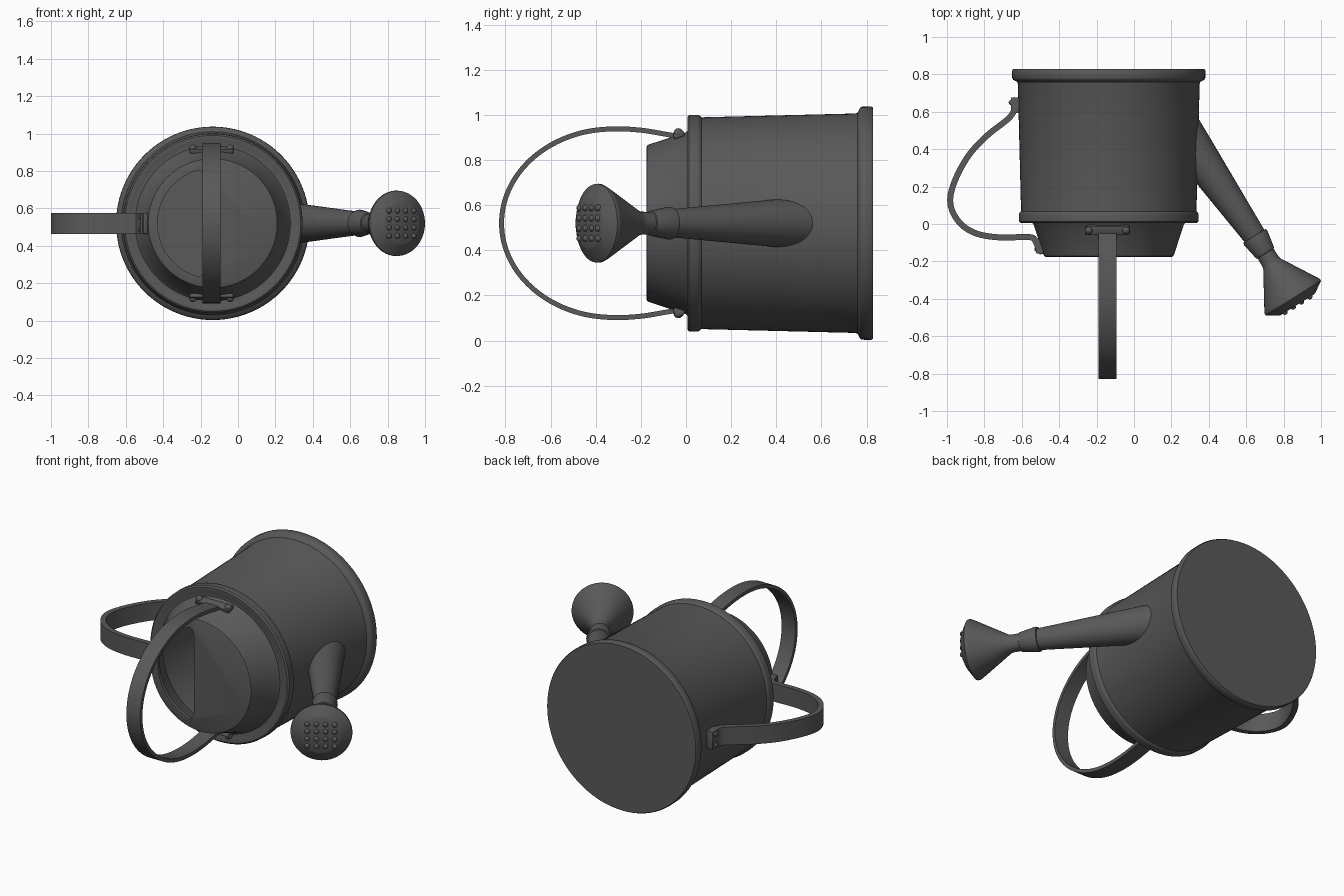
import bpy, bmesh, math
from mathutils import Vector, Matrix

if "Cube" in bpy.data.objects:
    bpy.data.objects.remove(bpy.data.objects["Cube"])

CX, CZ = -0.135, 0.52          # axis of the can body
grey = bpy.data.materials.new("dark_grey")
grey.diffuse_color = (0.1, 0.1, 0.1, 1)
grey.use_nodes = True
grey.node_tree.nodes["Principled BSDF"].inputs["Base Color"].default_value = grey.diffuse_color
parts = []


def finish(bm, name):
    bmesh.ops.recalc_face_normals(bm, faces=bm.faces)
    me = bpy.data.meshes.new(name)
    bm.to_mesh(me)
    bm.free()
    me.materials.append(grey)
    ob = bpy.data.objects.new(name, me)
    bpy.context.collection.objects.link(ob)
    parts.append(ob)
    return ob


def lathe(name, origin, axis, profile, n=72):
    """Closed solid of revolution; profile is (distance along axis, radius)."""
    bm = bmesh.new()
    rot = Vector(axis).to_track_quat('Z', 'Y')
    rings = []
    for t, r in profile:
        rings.append([bm.verts.new(Vector(origin) + rot @ Vector(
            (r * math.cos(2 * math.pi * i / n), r * math.sin(2 * math.pi * i / n), t)))
            for i in range(n)])
    for a, b in zip(rings, rings[1:]):
        for i in range(n):
            j = (i + 1) % n
            bm.faces.new((a[i], a[j], b[j], b[i]))
    bm.faces.new(rings[0])
    bm.faces.new(rings[-1])
    return finish(bm, name)


def smooth_path(pts, steps=6):
    p = [Vector(q) for q in pts]
    p = [2 * p[0] - p[1]] + p + [2 * p[-1] - p[-2]]
    out = []
    for i in range(1, len(p) - 2):
        a, b, c, d = p[i - 1:i + 3]
        for k in range(steps):
            t = k / steps
            out.append(0.5 * (2 * b + (c - a) * t + (2 * a - 5 * b + 4 * c - d) * t * t
                              + (3 * b - a - 3 * c + d) * t ** 3))
    return out + [p[-2]]


def strap(name, pts, thick, width, place):
    """Flat band along a 2D path; place maps (u, v, across) to 3D."""
    bm = bmesh.new()
    path = smooth_path(pts)
    rings = []
    for i, p in enumerate(path):
        d = (path[min(i + 1, len(path) - 1)] - path[max(i - 1, 0)]).normalized()
        nrm = Vector((-d.y, d.x)) * thick / 2
        rings.append([bm.verts.new(place(*(p + nrm * s), w * width / 2))
                      for s, w in ((1, 1), (1, -1), (-1, -1), (-1, 1))])
    for a, b in zip(rings, rings[1:]):
        for i in range(4):
            j = (i + 1) % 4
            bm.faces.new((a[i], a[j], b[j], b[i]))
    bm.faces.new(rings[0])
    bm.faces.new(rings[-1])
    return finish(bm, name)


def box(name, loc, size, rot_x=0.0, rot_z=0.0):
    bm = bmesh.new()
    bmesh.ops.create_cube(bm, size=1, matrix=Matrix.Translation(loc)
                          @ Matrix.Rotation(rot_z, 4, 'Z') @ Matrix.Rotation(rot_x, 4, 'X')
                          @ Matrix.Diagonal((*size, 1)))
    bmesh.ops.bevel(bm, geom=bm.edges[:], offset=0.006, segments=2, affect='EDGES', profile=0.5)
    return finish(bm, name)


def ball(name, loc, r):
    bm = bmesh.new()
    bmesh.ops.create_uvsphere(bm, u_segments=16, v_segments=8, radius=r,
                              matrix=Matrix.Translation(loc))
    return finish(bm, name)


# can body, lying with its mouth towards -y
body = lathe("can_body", (CX, 0, CZ), (0, 1, 0), [
    (-0.176, 0.335), (-0.172, 0.345), (-0.16, 0.35), (0.0, 0.403), (0.012, 0.415), (0.012, 0.435),
    (0.006, 0.45), (0.006, 0.47), (0.014, 0.479), (0.05, 0.48), (0.06, 0.477), (0.068, 0.469),
    (0.75, 0.486), (0.76, 0.49), (0.772, 0.512), (0.78, 0.516), (0.82, 0.517), (0.828, 0.512)], 96)

# hollow inside and the half-moon filling hole
cavity = lathe("cavity_cutter", (CX, 0, CZ), (0, 1, 0),
               [(-0.155, 0.325), (0.0, 0.382), (0.03, 0.45), (0.8, 0.468)], 96)
half = [(-0.045, 0.24), (-0.05, 0.262), (-0.06, 0.277)]
outline = half + [(0.295 * math.cos(math.radians(a)), 0.295 * math.sin(math.radians(a)))
                  for a in range(105, 256, 5)] + [(x, -z) for x, z in reversed(half)]
bm = bmesh.new()
base = bm.faces.new([bm.verts.new((CX + x, -0.3, CZ + z)) for x, z in outline])
ext = bmesh.ops.extrude_face_region(bm, geom=[base])
bmesh.ops.translate(bm, vec=(0, 0.25, 0),
                    verts=[v for v in ext["geom"] if isinstance(v, bmesh.types.BMVert)])
hole = finish(bm, "hole_cutter")
for cutter in (cavity, hole):
    mod = body.modifiers.new("cut", 'BOOLEAN')
    mod.operation, mod.solver, mod.object = 'DIFFERENCE', 'EXACT', cutter
bpy.context.view_layer.update()
cut = bpy.data.meshes.new_from_object(
    body.evaluated_get(bpy.context.evaluated_depsgraph_get()))
body.modifiers.clear()
body.data = cut
for cutter in (cavity, hole):
    parts.remove(cutter)
    bpy.data.objects.remove(cutter)

# spout tube
a, b = Vector((0.253, 0.496, CZ)), Vector((0.645, -0.065, CZ))
lathe("spout", a, b - a, [(0, 0.114), (0.14, 0.104), ((b - a).length, 0.062)], 48)

# collar and sprinkler rose
d = Vector((0.53, -0.848, 0)).normalized()
wide = Vector((0.85, -0.393, CZ))
lathe("spout_collar", wide, d, [(-0.39, 0.06), (-0.388, 0.07), (-0.375, 0.073),
                                (-0.28, 0.056), (-0.275, 0.045)], 48)
lathe("sprinkler_rose", wide, d, [(-0.3, 0.05), (-0.225, 0.051), (-0.21, 0.056), (-0.02, 0.168),
                                  (-0.006, 0.175), (0.004, 0.174), (0.04, 0.118),
                                  (0.045, 0.108)], 64)
side = Vector((0.848, 0.53, 0)).normalized()
for i in range(4):
    for j in range(4):
        ball("rose_nozzle", wide + d * 0.043 + side * (i - 1.5) * 0.052
             + Vector((0, 0, (j - 1.5) * 0.045)), 0.015)

# carrying hoop over the mouth
arc = [(-0.32 - 0.497 * math.sin(math.radians(t)), CZ + 0.418 * math.cos(math.radians(t)))
       for t in range(0, 181, 15)]
ends = [(-0.035, 0.905), (-0.1, 0.916), (-0.2, 0.932)]
hoop = ends + arc + [(y, 2 * CZ - z) for y, z in reversed(ends)]
strap("carrying_hoop", hoop, 0.022, 0.095, lambda u, v, w: (-0.142 + w, u, v))

# hoop brackets with rivets, top and bottom
for s in (1, -1):
    box("hoop_bracket", (-0.142, -0.032, CZ + s * 0.392), (0.235, 0.05, 0.026), s * 0.33)
    for x in (-0.242, -0.042):
        ball("hoop_rivet", (x, -0.034, CZ + s * 0.4), 0.021)

# side handle
strap("side_handle", [(-0.625, 0.675), (-0.637, 0.62), (-0.67, 0.565), (-0.785, 0.473),
                      (-0.885, 0.365), (-0.96, 0.225), (-0.982, 0.11), (-0.935, 0.01),
                      (-0.845, -0.05), (-0.715, -0.072), (-0.56, -0.07), (-0.525, -0.095),
                      (-0.506, -0.155)], 0.032, 0.112, lambda u, v, w: (u, v, CZ + w))
box("handle_lower_plate", (-0.636, 0.635, CZ), (0.045, 0.085, 0.112))
box("handle_upper_plate", (-0.505, -0.12, CZ), (0.03, 0.085, 0.112), 0, 0.3)
for s in (1, -1):
    ball("handle_rivet", (-0.655, 0.65, CZ + s * 0.035), 0.015)
    ball("handle_rivet", (-0.519, -0.135, CZ + s * 0.035), 0.014)

# smooth shading with crisp edges
for ob in parts:
    ob.select_set(True)
bpy.context.view_layer.objects.active = body
bpy.ops.object.shade_smooth_by_angle(angle=math.radians(35))
